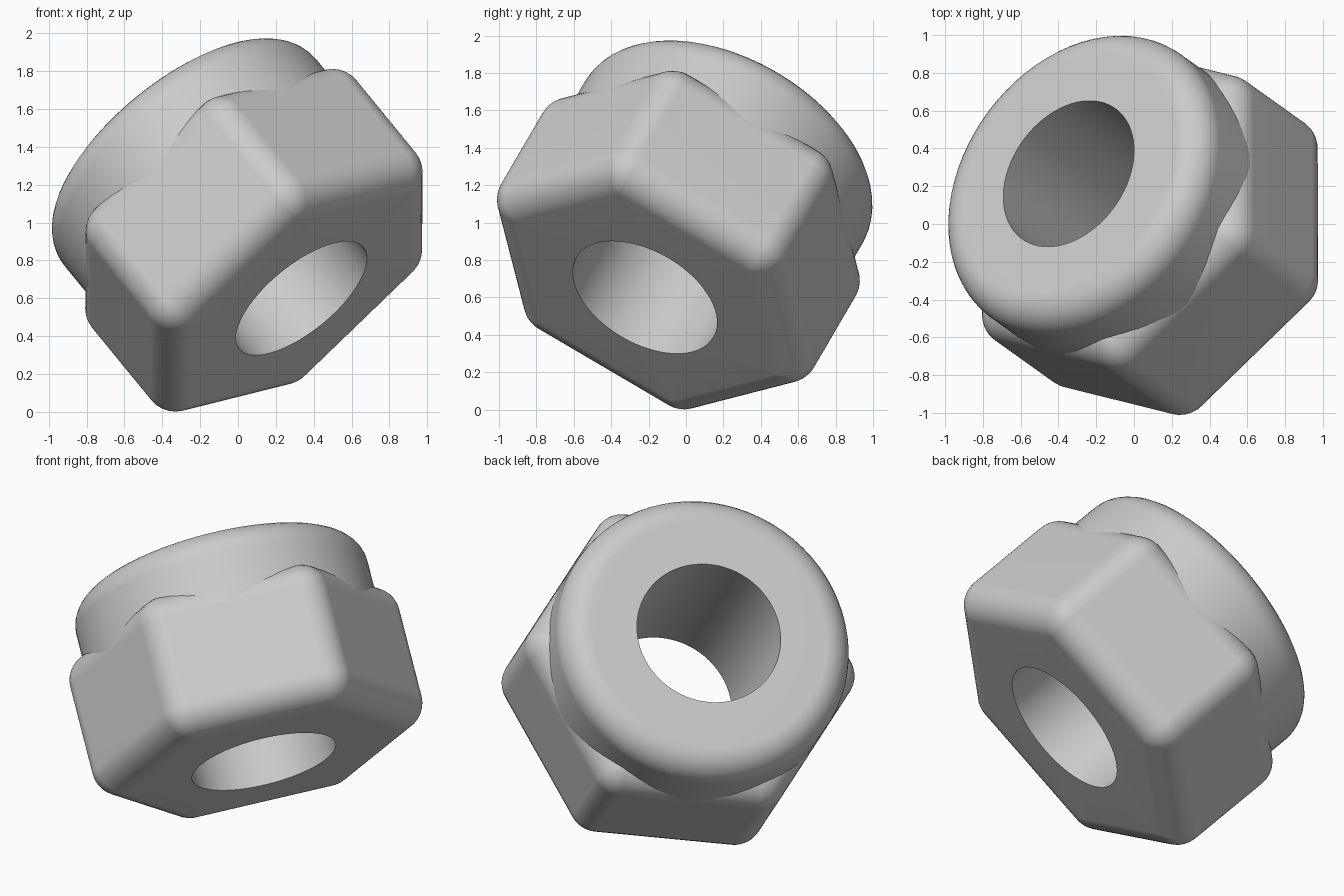
import bpy, bmesh
from math import sin, cos, pi, radians, sqrt
from mathutils import Matrix, Vector

if "Cube" in bpy.data.objects:
    bpy.data.objects.remove(bpy.data.objects["Cube"], do_unlink=True)

HOLE = 0.424          # bore radius
HEX_R = 0.995         # sharp corner radius of the hexagon
HEX_H = 0.87          # height of the hexagonal part
COLLAR_R = 0.86
TOTAL_H = 1.18
FILLET = 0.165
ARC = 12              # points per hexagon corner
STEPS = 8             # rows per fillet

# Tilted frame: origin at the bore's lower end, z along the bore
axis = Vector((-0.577, 0.412, 0.705)).normalized()
corner = Vector((0.708, -0.176, 0.683))
corner = (corner - axis * corner.dot(axis)).normalized()
side = axis.cross(corner)
frame = Matrix.Translation((0.335, -0.22, 0.60)) @ Matrix(
    (corner, side, axis)).transposed().to_4x4()

steel = bpy.data.materials.new("light grey metal")
steel.use_nodes = True
grey = (0.6, 0.6, 0.6, 1)
steel.diffuse_color = grey
steel.node_tree.nodes["Principled BSDF"].inputs["Base Color"].default_value = grey


def circle(r, z):
    count = 6 * ARC
    angles = [-pi / 6 + (i + 0.5) * 2 * pi / count for i in range(count)]
    return [(r * cos(a), r * sin(a), z) for a in angles]


def rounded_hexagon(offset, z):
    """Hexagon whose corners are arcs of radius offset."""
    inner = HEX_R - 2 * FILLET / sqrt(3)
    points = []
    for k in range(6):
        mid = k * pi / 3
        for i in range(ARC):
            a = mid + radians(-30 + 60 * i / (ARC - 1))
            points.append((inner * cos(mid) + offset * cos(a),
                           inner * sin(mid) + offset * sin(a), z))
    return points


def loft(name, rings):
    """Closed ring-shaped solid skinned through successive loops."""
    bm = bmesh.new()
    loops = [[bm.verts.new(p) for p in ring] for ring in rings]
    for low, high in zip(loops, loops[1:] + loops[:1]):
        for i in range(len(low)):
            j = (i + 1) % len(low)
            bm.faces.new((low[i], low[j], high[j], high[i]))
    bmesh.ops.recalc_face_normals(bm, faces=bm.faces)
    mesh = bpy.data.meshes.new(name)
    bm.to_mesh(mesh)
    bm.free()
    mesh.materials.append(steel)
    obj = bpy.data.objects.new(name, mesh)
    bpy.context.collection.objects.link(obj)
    obj.matrix_world = frame
    bpy.ops.object.select_all(action='DESELECT')
    obj.select_set(True)
    bpy.context.view_layer.objects.active = obj
    bpy.ops.object.shade_smooth_by_angle(angle=radians(35))
    weighted = obj.modifiers.new("even shading", 'WEIGHTED_NORMAL')
    weighted.keep_sharp = True
    return obj


turns = [i * pi / 2 / STEPS for i in range(STEPS + 1)]

# Hexagonal body, rounded on every outer edge
small = 0.002  # keeps the flat ends' corner points apart
lower = [rounded_hexagon(max(FILLET * sin(t), small), FILLET * (1 - cos(t)))
         for t in turns]
upper = [rounded_hexagon(max(FILLET * cos(t), small),
                         HEX_H - FILLET * (1 - sin(t))) for t in turns]
loft("hex_body", [circle(HOLE, 0)] + lower + upper + [circle(HOLE, HEX_H)])

# Round collar with a rounded top rim, its base sunk into the body
rim = [circle(COLLAR_R - FILLET * (1 - cos(t)),
              TOTAL_H - FILLET * (1 - sin(t))) for t in turns]
loft("round_collar", [circle(COLLAR_R, HEX_H - FILLET - 0.04)] + rim
     + [circle(HOLE, TOTAL_H), circle(HOLE, HEX_H)])
